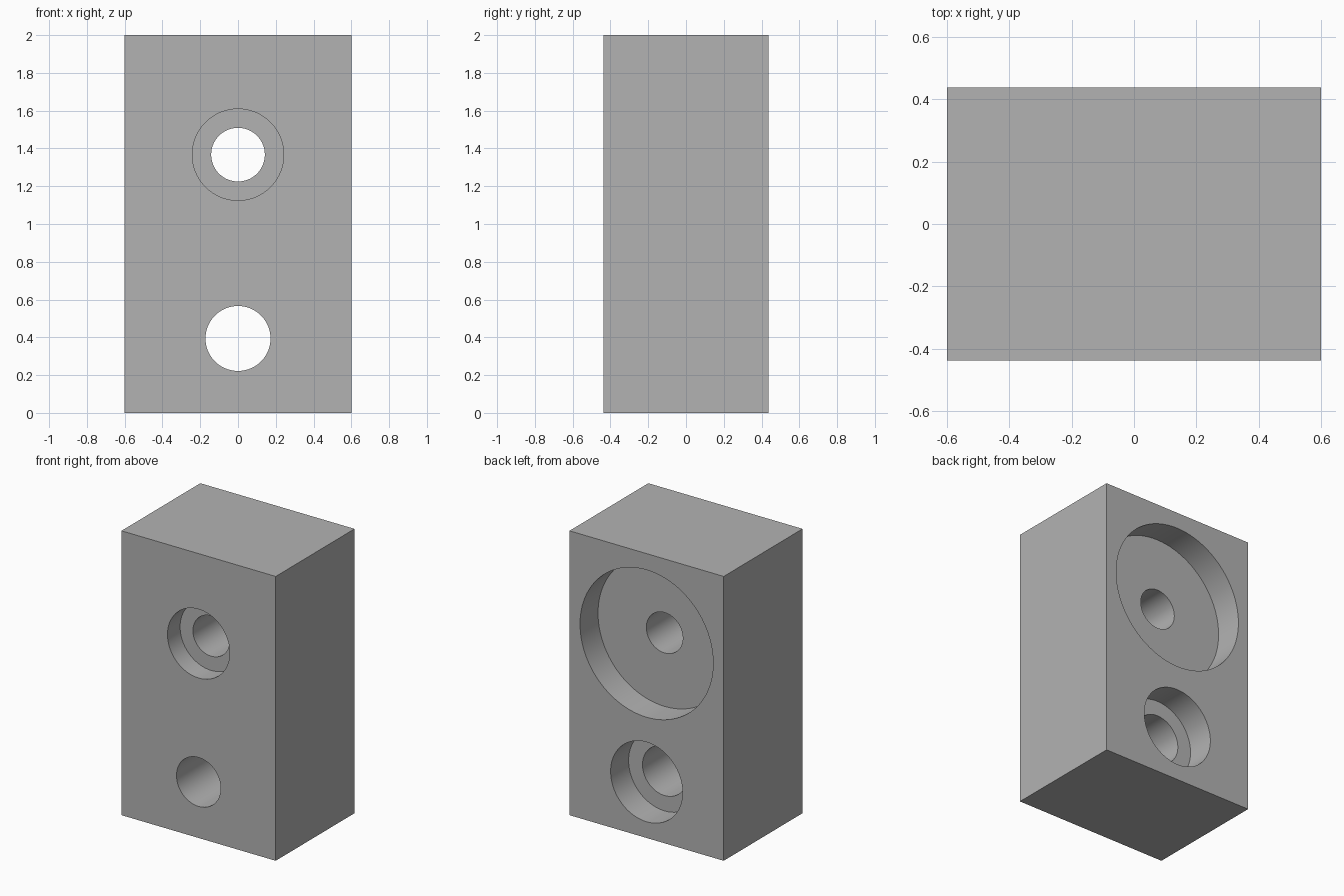
import bpy
import bmesh
from math import cos, sin, pi, radians

default_cube = bpy.data.objects.get("Cube")
if default_cube:
    bpy.data.objects.remove(default_cube, do_unlink=True)

WIDTH, DEPTH, HEIGHT = 1.2, 0.876, 2.0
FRONT, BACK = -DEPTH / 2, DEPTH / 2
OVERSHOOT = 0.1
SEGMENTS = 96

grey = bpy.data.materials.new("plain_grey")
grey.use_nodes = True
colour = (0.45, 0.45, 0.45, 1)
grey.diffuse_color = colour
grey.node_tree.nodes["Principled BSDF"].inputs["Base Color"].default_value = colour


def make_object(name, bm):
    bmesh.ops.recalc_face_normals(bm, faces=bm.faces)
    mesh = bpy.data.meshes.new(name)
    bm.to_mesh(mesh)
    bm.free()
    mesh.materials.append(grey)
    obj = bpy.data.objects.new(name, mesh)
    bpy.context.collection.objects.link(obj)
    return obj


def stepped_cutter(name, z, profile):
    """Closed solid turned about a y-axis line at height z; profile is (radius, y)."""
    bm = bmesh.new()
    rings = []
    for radius, y in profile:
        angles = [2 * pi * i / SEGMENTS for i in range(SEGMENTS)]
        rings.append([bm.verts.new((radius * cos(a), y, z + radius * sin(a))) for a in angles])
    for low, high in zip(rings, rings[1:]):
        for i in range(SEGMENTS):
            j = (i + 1) % SEGMENTS
            bm.faces.new((low[i], low[j], high[j], high[i]))
    bm.faces.new(rings[0])
    bm.faces.new(rings[-1])
    cutter = make_object(name, bm)
    cutter.hide_render = True
    return cutter


# Solid block
bm = bmesh.new()
bmesh.ops.create_cube(bm, size=1)
bmesh.ops.scale(bm, vec=(WIDTH, DEPTH, HEIGHT), verts=bm.verts)
bmesh.ops.translate(bm, vec=(0, 0, HEIGHT / 2), verts=bm.verts)
block = make_object("drilled_block", bm)

# Upper bore: front counterbore, through hole, wide back pocket
upper = stepped_cutter("upper_bore_cutter", 1.367, [
    (0.242, FRONT - OVERSHOOT), (0.242, FRONT + 0.14),
    (0.142, FRONT + 0.14), (0.142, BACK - 0.2),
    (0.518, BACK - 0.2), (0.518, BACK + OVERSHOOT)])

# Lower bore: through hole with back counterbore
lower = stepped_cutter("lower_bore_cutter", 0.394, [
    (0.172, FRONT - OVERSHOOT), (0.172, BACK - 0.2),
    (0.28, BACK - 0.2), (0.28, BACK + OVERSHOOT)])

# Cut the bores and clear away the cutters
bpy.ops.object.select_all(action='DESELECT')
block.select_set(True)
bpy.context.view_layer.objects.active = block
for cutter in (upper, lower):
    cut = block.modifiers.new(cutter.name, 'BOOLEAN')
    cut.operation = 'DIFFERENCE'
    cut.solver = 'EXACT'
    cut.object = cutter
    bpy.ops.object.modifier_apply(modifier=cut.name)
    bpy.data.objects.remove(cutter, do_unlink=True)

# Smooth bore walls with crisp rims
bpy.ops.object.shade_smooth_by_angle(angle=radians(30))
